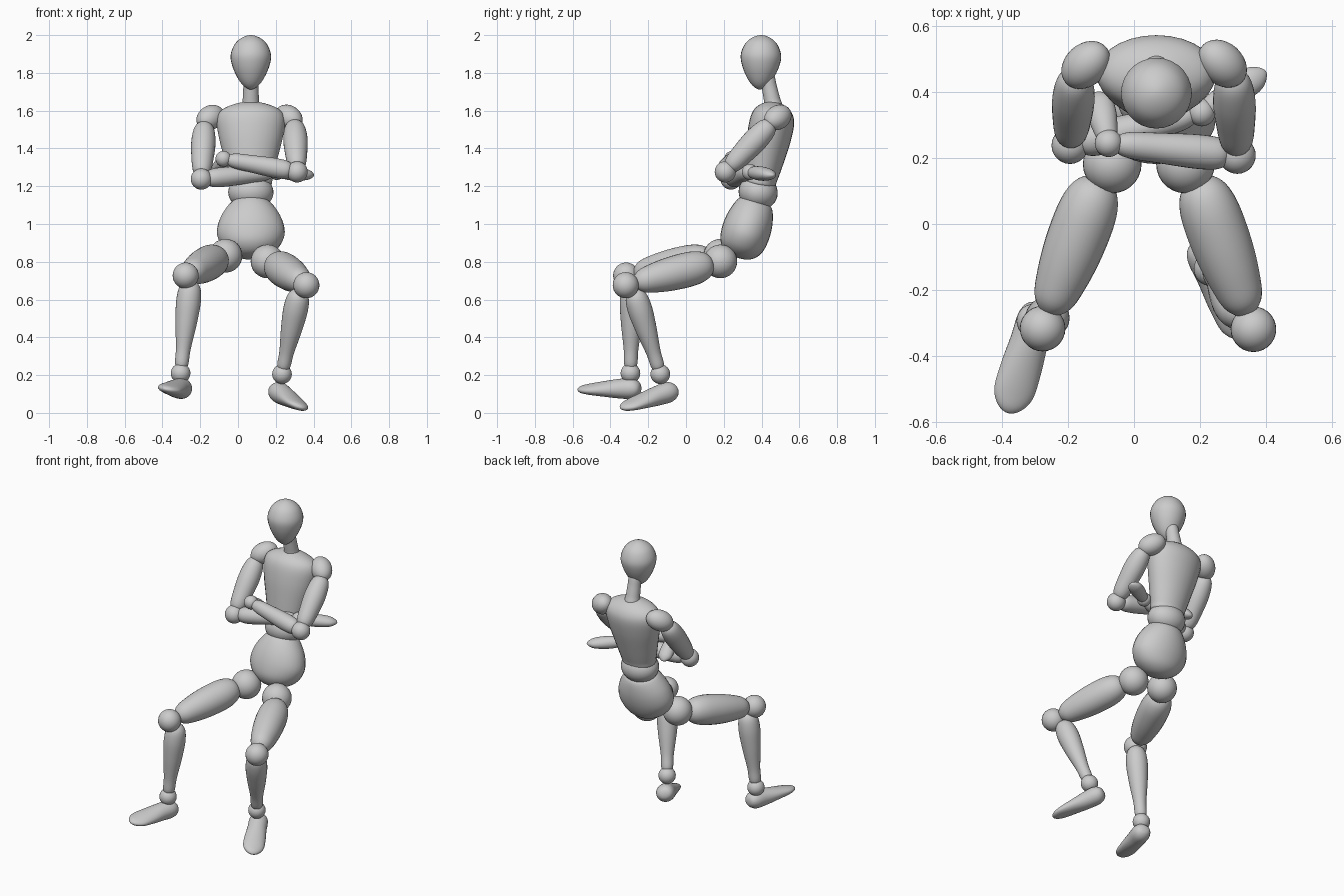
import bpy, bmesh, math
from mathutils import Vector

if "Cube" in bpy.data.objects:
    bpy.data.objects.remove(bpy.data.objects["Cube"])

SEG = 28


def spline(pts, steps=6):
    # Smooth curve through (t, width, height) points, rounded at both ends
    flip = lambda p: (p[0], -p[1], -p[2])
    pts = [flip(pts[1])] + pts + [flip(pts[-2])]
    out = []
    for i in range(1, len(pts) - 2):
        a, b, c, d = pts[i - 1:i + 3]
        for s in range(steps):
            u = s / steps
            out.append([0.5 * (2 * b[k] + (c[k] - a[k]) * u
                               + (2 * a[k] - 5 * b[k] + 4 * c[k] - d[k]) * u * u
                               + (3 * b[k] - a[k] - 3 * c[k] + d[k]) * u ** 3) for k in range(3)])
    return out + [list(pts[-2])]


def finish(name, bm):
    bmesh.ops.recalc_face_normals(bm, faces=bm.faces)
    for f in bm.faces:
        f.smooth = True
    me = bpy.data.meshes.new(name)
    bm.to_mesh(me)
    bm.free()
    ob = bpy.data.objects.new(name, me)
    bpy.context.collection.objects.link(ob)
    return ob


def body(name, p, q, profile, up=(0, 1, 0)):
    # Rounded form along p -> q; profile rows are (t, radius) or (t, width, height)
    p, q = Vector(p), Vector(q)
    ax = q - p
    v = Vector(up)
    v = (v - ax * (v.dot(ax) / ax.length_squared)).normalized()
    u = ax.normalized().cross(v)
    curve = spline([(r[0], r[1], r[-1]) for r in profile])
    bm = bmesh.new()
    rings = []
    for t, w, h in curve[1:-1]:
        rings.append([bm.verts.new(p + ax * t + u * (w * math.cos(a)) + v * (h * math.sin(a)))
                      for a in (2 * math.pi * k / SEG for k in range(SEG))])
    ends = bm.verts.new(p + ax * curve[0][0]), bm.verts.new(p + ax * curve[-1][0])
    for k in range(SEG):
        n = (k + 1) % SEG
        for r, s in zip(rings, rings[1:]):
            bm.faces.new((r[k], r[n], s[n], s[k]))
        bm.faces.new((ends[0], rings[0][n], rings[0][k]))
        bm.faces.new((ends[1], rings[-1][k], rings[-1][n]))
    return finish(name, bm)


def ball(name, c, r, size=(1, 1, 1), axis=(0, 0, 1)):
    bm = bmesh.new()
    bmesh.ops.create_uvsphere(bm, u_segments=SEG, v_segments=16, radius=r)
    ob = finish(name, bm)
    ob.location = c
    ob.scale = size
    ob.rotation_mode = 'QUATERNION'
    ob.rotation_quaternion = Vector(axis).to_track_quat('Z', 'Y')
    return ob


X = 0.068  # centre line of the torso

# Head and neck
body("head", (X, 0.39, 1.712), (X, 0.401, 2.0),
     [(0, 0), (0.06, 0.036), (0.2, 0.068), (0.42, 0.097), (0.63, 0.107), (0.83, 0.086), (0.95, 0.048), (1, 0)])
body("neck", (X, 0.425, 1.80), (X, 0.468, 1.6),
     [(0, 0), (0.05, 0.036), (0.4, 0.04), (0.7, 0.043), (0.95, 0.045), (1, 0)])

# Torso
body("chest", (X, 0.385, 1.19), (X, 0.477, 1.645),
     [(0, 0, 0), (0.03, 0.1, 0.075), (0.12, 0.116, 0.088), (0.35, 0.142, 0.104), (0.6, 0.17, 0.117),
      (0.8, 0.181, 0.116), (0.91, 0.152, 0.094), (0.98, 0.075, 0.05), (1, 0, 0)])
ball("abdomen", (X, 0.382, 1.168), 0.1, (1.2, 1.04, 0.95), (0, 0.25, 1))
body("pelvis", (X, 0.27, 0.822), (X, 0.377, 1.132),
     [(0, 0, 0), (0.04, 0.078, 0.068), (0.18, 0.145, 0.113), (0.4, 0.179, 0.128), (0.65, 0.165, 0.123),
      (0.88, 0.12, 0.1), (0.97, 0.08, 0.07), (1, 0, 0)])

# Shared limb profiles
THIGH = [(0.08, 0), (0.13, 0.06), (0.26, 0.088), (0.48, 0.091), (0.7, 0.078), (0.85, 0.055), (0.92, 0)]
SHIN = [(0.04, 0), (0.1, 0.05), (0.25, 0.065), (0.48, 0.057), (0.75, 0.039), (0.92, 0.033), (0.97, 0)]
UPPER_ARM = [(0.08, 0), (0.16, 0.048), (0.38, 0.064), (0.65, 0.059), (0.88, 0.044), (0.97, 0)]
FOREARM = [(0.05, 0), (0.11, 0.042), (0.28, 0.052), (0.6, 0.046), (0.88, 0.036), (0.98, 0)]
HAND = [(0, 0, 0), (0.06, 0.026, 0.024), (0.3, 0.038, 0.036), (0.6, 0.044, 0.036),
        (0.86, 0.036, 0.025), (1, 0, 0)]
FOOT = [(0, 0, 0), (0.03, 0.038, 0.033), (0.14, 0.056, 0.054), (0.35, 0.058, 0.051), (0.6, 0.064, 0.039),
        (0.82, 0.062, 0.027), (0.95, 0.037, 0.017), (1, 0, 0)]

# Legs: side sign, hip, knee, ankle, heel, toe, foot up direction
legs = {
    "left": (-1, (-0.066, 0.182, 0.832), (-0.277, -0.317, 0.727), (-0.304, -0.294, 0.21),
             (-0.283, -0.24, 0.13), (-0.383, -0.573, 0.125), (0.22, 0, 1)),
    "right": (1, (0.156, 0.182, 0.802), (0.362, -0.319, 0.676), (0.233, -0.136, 0.205),
              (0.193, -0.05, 0.125), (0.343, -0.345, 0.024), (0.25, 0, 1)),
}
for side, (s, hip, knee, ankle, heel, toe, up) in legs.items():
    ball(side + "_hip_joint", hip, 0.089)
    body(side + "_thigh", Vector(hip) + Vector((s * 0.02, 0, 0)), knee, THIGH)
    ball(side + "_knee_joint", knee, 0.069)
    # The shin starts behind and inside the knee, giving the calf its fullness
    body(side + "_shin", Vector(knee) + Vector((-s * 0.03, 0.035, 0)), ankle, SHIN)
    ball(side + "_ankle_joint", ankle, 0.052)
    body(side + "_foot", heel, toe, FOOT, up)

# Folded arms: side sign, shoulder, elbow, wrist, fingertip
arms = {
    "left": (-1, (-0.146, 0.482, 1.563), (-0.194, 0.238, 1.238), (0.205, 0.338, 1.275), (0.4, 0.463, 1.258)),
    "right": (1, (0.268, 0.486, 1.564), (0.313, 0.208, 1.276), (-0.077, 0.245, 1.345), (-0.112, 0.4, 1.255)),
}
for side, (s, shoulder, elbow, wrist, tip) in arms.items():
    ball(side + "_shoulder_joint", shoulder, 0.064, (1, 1, 1.33), (s * 0.65, -0.6, -0.4))
    arm_top = Vector(shoulder) + Vector((s * 0.03, -0.005, 0))
    body(side + "_upper_arm", arm_top, elbow, UPPER_ARM)
    ball(side + "_elbow_joint", elbow, 0.056)
    body(side + "_forearm", elbow, wrist, FOREARM, (0, 0, 1))
    ball(side + "_wrist_joint", wrist, 0.042)
    body(side + "_hand", wrist, tip, HAND, (0, 0, 1))
